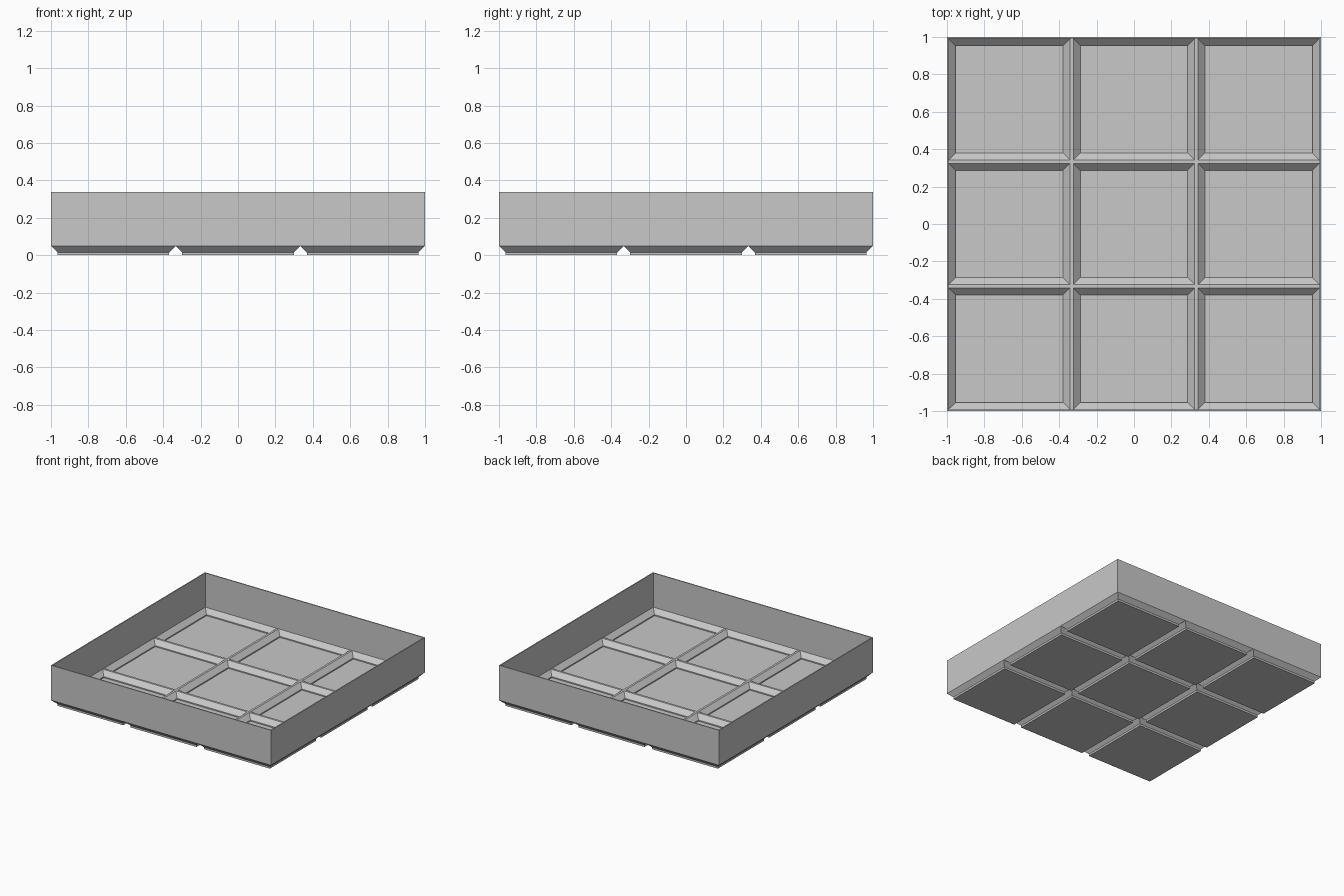
import bpy, bmesh

if "Cube" in bpy.data.objects:
    bpy.data.objects.remove(bpy.data.objects["Cube"])

PITCH = 2 / 3          # width of one compartment
HALF = PITCH / 2
WALL = 0.009           # thickness of the tray walls
HEIGHT = 0.337
SEAT = 0.05            # underside where the feet meet
RIDGE = 0.056          # top of the dividing ridges

grey = bpy.data.materials.new("light_grey")
grey.diffuse_color = (0.58, 0.58, 0.58, 1)
grey.use_nodes = True
grey.node_tree.nodes["Principled BSDF"].inputs["Base Color"].default_value = grey.diffuse_color


def loft(bm, rings, cx=0, cy=0, cap_first=False, cap_last=False):
    """Join square rings given as (half width, height)."""
    loops = []
    for h, z in rings:
        loops.append([bm.verts.new((cx + sx * h, cy + sy * h, z))
                      for sx, sy in ((-1, -1), (1, -1), (1, 1), (-1, 1))])
    for a, b in zip(loops, loops[1:]):
        for i in range(4):
            j = (i + 1) % 4
            bm.faces.new((a[i], a[j], b[j], b[i]))
    if cap_first:
        bm.faces.new(loops[0][::-1])
    if cap_last:
        bm.faces.new(loops[-1])


def finish(bm, name):
    bmesh.ops.remove_doubles(bm, verts=bm.verts, dist=1e-5)
    mesh = bpy.data.meshes.new(name)
    bm.to_mesh(mesh)
    bm.free()
    mesh.materials.append(grey)
    bpy.context.collection.objects.link(bpy.data.objects.new(name, mesh))


cells = [(i * PITCH, j * PITCH) for i in (-1, 0, 1) for j in (-1, 0, 1)]

# Stepped feet underneath
bm = bmesh.new()
for x, y in cells:
    loft(bm, [(0.299, 0), (0.299, 0.0157), (HALF, SEAT)], x, y, cap_first=True)
finish(bm, "feet")

# Sunken pockets with ridges between them
bm = bmesh.new()
for x, y in cells:
    loft(bm, [(HALF, RIDGE), (HALF - WALL, RIDGE), (0.287, 0.019), (0.287, 0.01)],
         x, y, cap_last=True)
finish(bm, "pocket_floor")

# Thin outer wall
bm = bmesh.new()
loft(bm, [(1, SEAT), (1, HEIGHT), (1 - WALL, HEIGHT), (1 - WALL, RIDGE)])
finish(bm, "side_wall")
